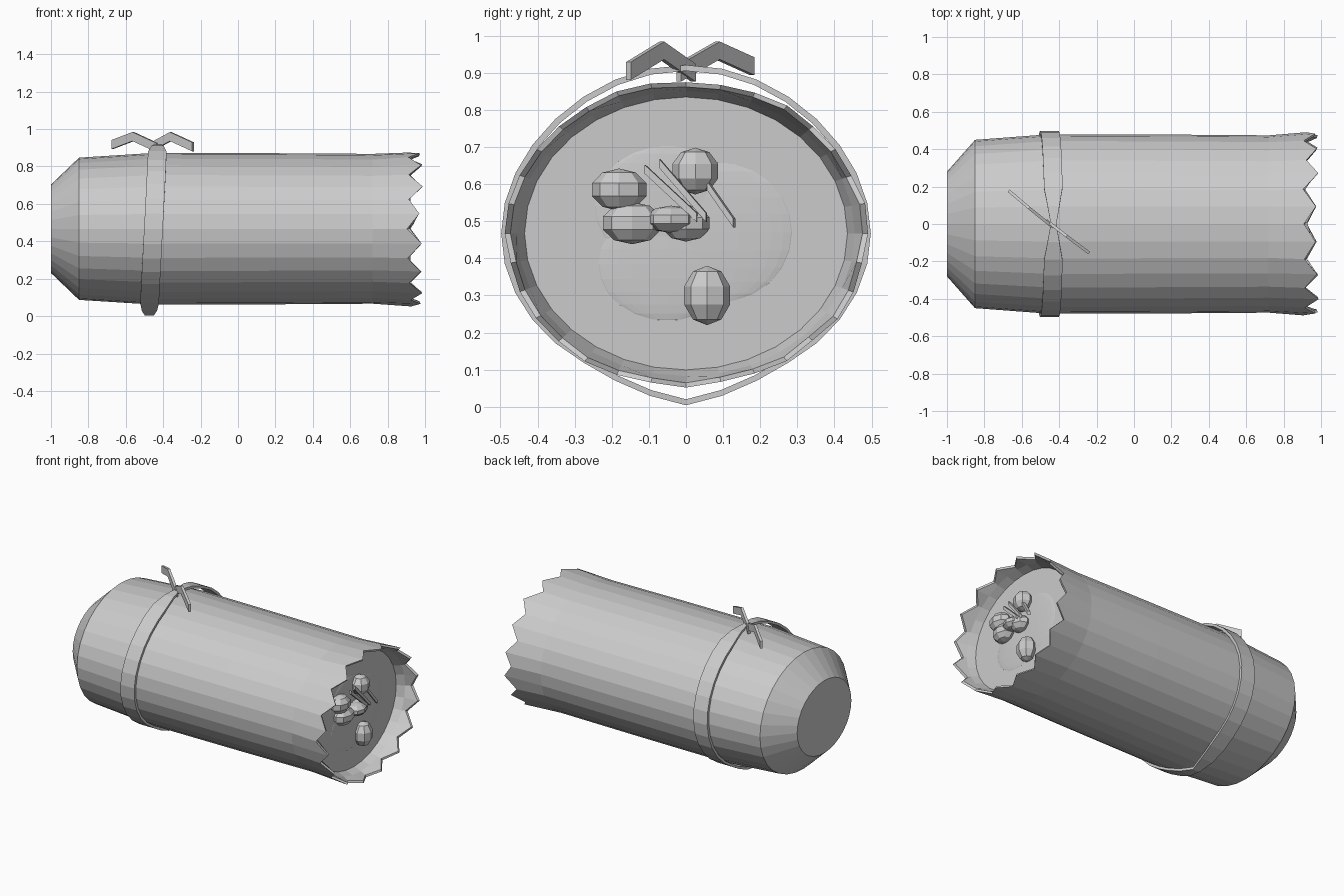
import bpy, bmesh, math, random
from mathutils import Vector

random.seed(4)
if "Cube" in bpy.data.objects:
    bpy.data.objects.remove(bpy.data.objects["Cube"])

GREY = (0.6, 0.6, 0.6, 1)
mat = bpy.data.materials.new("plain grey")
mat.use_nodes = True
mat.diffuse_color = GREY
mat.node_tree.nodes["Principled BSDF"].inputs["Base Color"].default_value = GREY

SIDES, MID, SQUASH = 32, 0.467, 0.845


def finish(name, bm):
    bmesh.ops.recalc_face_normals(bm, faces=bm.faces)
    me = bpy.data.meshes.new(name)
    bm.to_mesh(me)
    bm.free()
    me.materials.append(mat)
    ob = bpy.data.objects.new(name, me)
    bpy.context.collection.objects.link(ob)
    return ob


def bridge(bm, a, b):
    n = len(a)
    for i in range(n):
        bm.faces.new((a[i], a[(i + 1) % n], b[(i + 1) % n], b[i]))


def oval(bm, x, r, teeth=None):
    ring = []
    for i in range(SIDES):
        t = math.tau * i / SIDES
        px, pr = (x + teeth[i][0], r + teeth[i][1]) if teeth else (x, r)
        ring.append(bm.verts.new((px, pr * math.sin(t), MID + pr * SQUASH * math.cos(t))))
    return ring


# Wrapper: tapered closed end, long sleeve, toothed open end, inner wall and filling face
teeth = [((0.03 if i % 2 else -0.03) + random.uniform(-0.012, 0.012),
          random.uniform(-0.006, 0.006)) for i in range(SIDES)]
bm = bmesh.new()
rings = [oval(bm, x, r) for x, r in ((-1, 0.28), (-0.85, 0.45), (-0.45, 0.48), (0.2, 0.478), (0.72, 0.474))]
rings += [oval(bm, 0.945, 0.487, teeth), oval(bm, 0.94, 0.472, teeth),
          oval(bm, 0.89, 0.455), oval(bm, 0.84, 0.435)]
for a, b in zip(rings, rings[1:]):
    bridge(bm, a, b)
bm.faces.new(rings[0])
bm.faces.new(rings[-1])
finish("wrapper", bm)

# Ribbon band: leans slightly, pinched and lifted above and below
bm = bmesh.new()
loops = [[], [], [], []]
for i in range(SIDES):
    t = math.tau * i / SIDES
    s, c = math.sin(t), math.cos(t)
    y, z = 0.498 * s, MID + 0.418 * c
    if c > 0:
        z += 0.036 * c ** 3
        half = 0.015 + 0.035 * min(1, abs(s) / 0.4)
    else:
        z -= 0.045 * max(0, 1 - abs(s) / 0.5)
        half = 0.025 + 0.025 * min(1, abs(s) / 0.3)
    x = -0.452 + 0.022 * c
    for loop, side, k in zip(loops, (-1, 1, 1, -1), (1, 1, 0.965, 0.965)):
        loop.append(bm.verts.new((x + side * half, y * k, MID + (z - MID) * k)))
for a, b in zip(loops, loops[1:] + loops[:1]):
    bridge(bm, a, b)
finish("ribbon_band", bm)


# Bow: two bent flat tails crossing at the knot
def strip(name, path, height, thick):
    bm = bmesh.new()
    prev = None
    flat = Vector(path[-1]) - Vector(path[0])
    across = Vector((-flat.y, flat.x, 0)).normalized() * thick / 2
    up = Vector((0, 0, height / 2))
    for p in path:
        p = Vector(p)
        ring = [bm.verts.new(p + across * a + up * b) for a, b in ((-1, -1), (1, -1), (1, 1), (-1, 1))]
        if prev:
            bridge(bm, prev, ring)
        else:
            bm.faces.new(ring)
        prev = ring
    bm.faces.new(prev)
    finish(name, bm)


strip("bow_tail_back", [(-0.43, -0.02, 0.90), (-0.56, 0.085, 0.96), (-0.67, 0.178, 0.918)], 0.048, 0.016)
strip("bow_tail_front", [(-0.47, 0.02, 0.90), (-0.36, -0.065, 0.96), (-0.24, -0.155, 0.905)], 0.048, 0.016)


# Filling: faceted pieces and shallow mounds on the open face
def ball(name, centre, size, segs=8, rings=5):
    bm = bmesh.new()
    bmesh.ops.create_uvsphere(bm, u_segments=segs, v_segments=rings, radius=1)
    for v in bm.verts:
        v.co = Vector(centre) + Vector([a * b for a, b in zip(v.co, size)])
    finish(name, bm)


for i, (y, z, ry, rz) in enumerate(((-0.18, 0.585, 0.077, 0.057), (-0.145, 0.495, 0.083, 0.057),
                                    (0.025, 0.635, 0.065, 0.063), (-0.04, 0.505, 0.07, 0.037),
                                    (0.0, 0.495, 0.067, 0.05), (0.057, 0.30, 0.065, 0.08))):
    ball(f"filling_piece_{i + 1}", (0.865 + 0.02 * (i == 3), y, z), (0.06, ry, rz))

for i, (y, z, ry, rz) in enumerate(((-0.05, 0.54, 0.2, 0.165), (0.09, 0.47, 0.2, 0.19),
                                    (-0.05, 0.385, 0.19, 0.155))):
    ball(f"filling_mound_{i + 1}", (0.838, y, z), (0.012, ry, rz), 24, 12)

# Thin sticks laid across the filling
for i, (a, b) in enumerate((((-0.11, 0.64), (0.03, 0.51)), ((-0.07, 0.655), (0.055, 0.51)),
                            ((0.06, 0.595), (0.13, 0.495)))):
    strip(f"filling_stick_{i + 1}", [(0.89, *a), (0.91, *b)], 0.024, 0.02)
